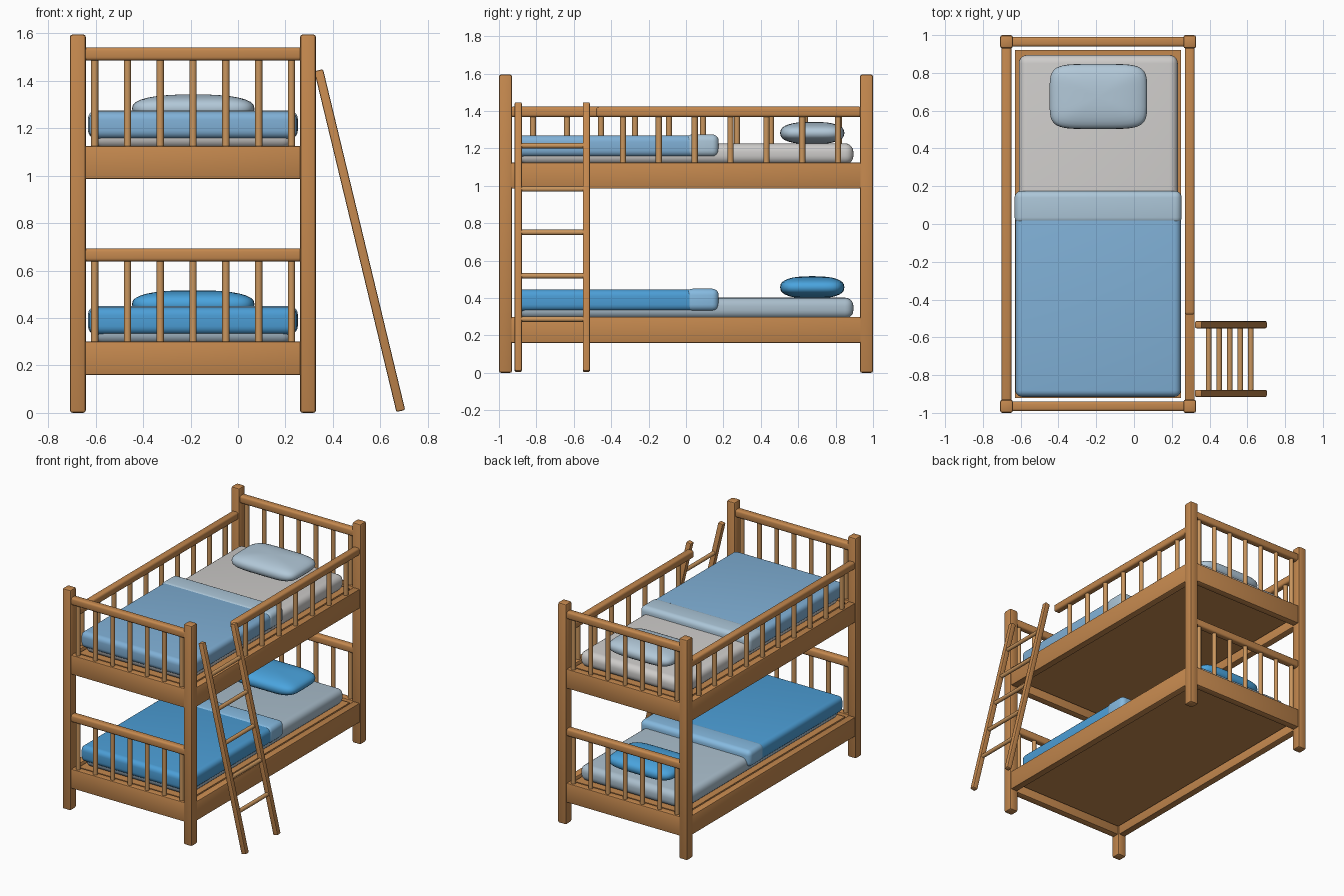
import bpy, bmesh, math
from mathutils import Vector

if "Cube" in bpy.data.objects:
    bpy.data.objects.remove(bpy.data.objects["Cube"])


def mat(name, r, g, b):
    m = bpy.data.materials.new(name)
    lin = [((c / 255 + 0.055) / 1.055) ** 2.4 for c in (r, g, b)]
    m.diffuse_color = (*lin, 1)
    m.use_nodes = True
    m.node_tree.nodes["Principled BSDF"].inputs["Base Color"].default_value = m.diffuse_color
    return m


WOOD = mat("warm wood", 196, 136, 78)
SPINDLE = mat("light wood", 202, 150, 94)
SHEET_TOP = mat("warm white sheet", 206, 204, 202)
PILLOW_TOP = mat("pale blue pillow", 178, 200, 216)
BLANKET_TOP = mat("soft blue blanket", 128, 176, 214)
FOLD_TOP = mat("pale blue fold", 172, 198, 216)
SHEET_LOW = mat("grey blue sheet", 170, 190, 204)
PILLOW_LOW = mat("bright blue pillow", 74, 164, 222)
BLANKET_LOW = mat("strong blue blanket", 76, 158, 214)
FOLD_LOW = mat("mid blue fold", 134, 186, 224)


def finish(name, bm, material, angle=35):
    me = bpy.data.meshes.new(name)
    bm.to_mesh(me)
    bm.free()
    me.materials.append(material)
    ob = bpy.data.objects.new(name, me)
    bpy.context.collection.objects.link(ob)
    bpy.ops.object.select_all(action='DESELECT')
    ob.select_set(True)
    bpy.context.view_layer.objects.active = ob
    bpy.ops.object.shade_smooth_by_angle(angle=math.radians(angle))
    return ob


def box(name, x, y, z, material, bevel=0.008, segs=2):
    """Bevelled box from (min, max) ranges."""
    bm = bmesh.new()
    bmesh.ops.create_cube(bm, size=1)
    for v in bm.verts:
        v.co = [(r[0] + r[1]) / 2 + c * (r[1] - r[0]) for c, r in zip(v.co, (x, y, z))]
    if bevel:
        bmesh.ops.bevel(bm, geom=bm.edges[:], offset=bevel, segments=segs,
                        profile=0.5, affect='EDGES', clamp_overlap=True)
    return finish(name, bm, material)


def rod(name, a, b, radius, material, sides=12):
    a, b = Vector(a), Vector(b)
    bm = bmesh.new()
    bmesh.ops.create_cone(bm, cap_ends=True, segments=sides, radius1=radius,
                          radius2=radius, depth=(b - a).length)
    ob = finish(name, bm, material, 50)
    ob.location = (a + b) / 2
    ob.rotation_euler = (b - a).to_track_quat('Z', 'Y').to_euler()
    return ob


def cushion(name, x, y, z, material, plan=5, side=2.5, n=48, rings=16):
    """Pillow shape: a superellipsoid with a rounded-rectangle outline."""
    p = lambda c, e: math.copysign(abs(c) ** (2 / e), c)
    mid = [(r[0] + r[1]) / 2 for r in (x, y, z)]
    half = [(r[1] - r[0]) / 2 for r in (x, y, z)]
    bm = bmesh.new()
    loops = []
    for i in range(1, rings):
        t = math.pi * (i / rings - 0.5)
        w, h = p(math.cos(t), side), p(math.sin(t), side)
        loops.append([bm.verts.new((mid[0] + half[0] * w * p(math.cos(u), plan),
                                    mid[1] + half[1] * w * p(math.sin(u), plan),
                                    mid[2] + half[2] * h))
                      for u in (2 * math.pi * (k + 0.5) / n for k in range(n))])
    for a, b in zip(loops, loops[1:]):
        for k in range(n):
            bm.faces.new((a[k], a[(k + 1) % n], b[(k + 1) % n], b[k]))
    for loop, zz, flip in ((loops[0], z[0], True), (loops[-1], z[1], False)):
        c = bm.verts.new((mid[0], mid[1], zz))
        for k in range(n):
            f = (loop[k], loop[(k + 1) % n], c)
            bm.faces.new(f[::-1] if flip else f)
    return finish(name, bm, material, 60)


XL, XR, YE = -0.675, 0.295, 0.965      # post centres
T = 0.026                              # half thickness of rails and boards

# Corner posts
for px in (XL, XR):
    for py in (-YE, YE):
        box("post", (px - 0.034, px + 0.034), (py - 0.035, py + 0.035), (0, 1.595), WOOD, 0.012)

# Two bunks: base height, end rail height, bedding colours
bunks = (
    ("lower", 0.16, 0.638, SHEET_LOW, PILLOW_LOW, BLANKET_LOW, FOLD_LOW),
    ("upper", 0.985, 1.485, SHEET_TOP, PILLOW_TOP, BLANKET_TOP, FOLD_TOP),
)
for tag, b, rail, sheet, pillow, blanket, fold in bunks:
    top = b + 0.14
    # Frame boards and bed base
    for px in (XL, XR):
        box(tag + "_side_board", (px - T, px + T), (-0.94, 0.94), (b, top), WOOD, 0.006)
    for py in (-YE, YE):
        box(tag + "_end_board", (XL + 0.02, XR - 0.02), (py - T, py + T), (b, top), WOOD, 0.006)
        # End rail and spindles
        box(tag + "_end_rail", (XL + 0.02, XR - 0.02), (py - T, py + T),
            (rail, rail + 0.055), WOOD, 0.014, 3)
        for i in range(7):
            sx = -0.604 + i * 0.1382
            rod(tag + "_end_spindle", (sx, py, top - 0.01), (sx, py, rail + 0.01), 0.0155, SPINDLE)
    box(tag + "_bed_base", (-0.63, 0.25), (-0.92, 0.92), (b + 0.05, top - 0.01), WOOD, 0)
    # Bedding
    box(tag + "_mattress", (-0.61, 0.232), (-0.895, 0.895), (top - 0.01, top + 0.102),
        sheet, 0.045, 5)
    box(tag + "_blanket", (-0.628, 0.248), (-0.915, 0.06), (top + 0.03, top + 0.145),
        blanket, 0.035, 5)
    box(tag + "_blanket_fold", (-0.632, 0.252), (0.0, 0.175), (top + 0.03, top + 0.15),
        fold, 0.035, 5)
    cushion(tag + "_pillow", (-0.447, 0.07), (0.503, 0.847), (top + 0.098, top + 0.217), pillow)

# Guard rails of the upper bunk, the right one leaving room for the ladder
for tag, px, start, first, step, count in (("left", XL, -0.94, -0.818, 0.1818, 10),
                                           ("right", XR, -0.48, -0.337, 0.1917, 7)):
    box(tag + "_guard_rail", (px - T, px + T), (start, 0.94), (1.368, 1.423), WOOD, 0.014, 3)
    for i in range(count):
        sy = first + i * step
        rod(tag + "_guard_spindle", (px, sy, 1.115), (px, sy, 1.38), 0.0165, SPINDLE)

# Leaning ladder
foot, head = Vector((0.686, 0, 0.008)), Vector((0.340, 0, 1.444))
length = (head - foot).length
for ly in (-0.897, -0.533):
    leg = box("ladder_leg", (-0.019, 0.019), (-0.019, 0.019), (-length / 2, length / 2), WOOD, 0.007)
    leg.location = (foot + head) / 2 + Vector((0, ly, 0))
    leg.rotation_euler = (0, math.atan2(head.x - foot.x, head.z - foot.z), 0)
for i in range(5):
    rz = 0.287 + i * 0.232
    rx = foot.lerp(head, (rz - foot.z) / (head.z - foot.z)).x
    rod("ladder_rung", (rx, -0.897, rz), (rx, -0.533, rz), 0.0145, SPINDLE)
